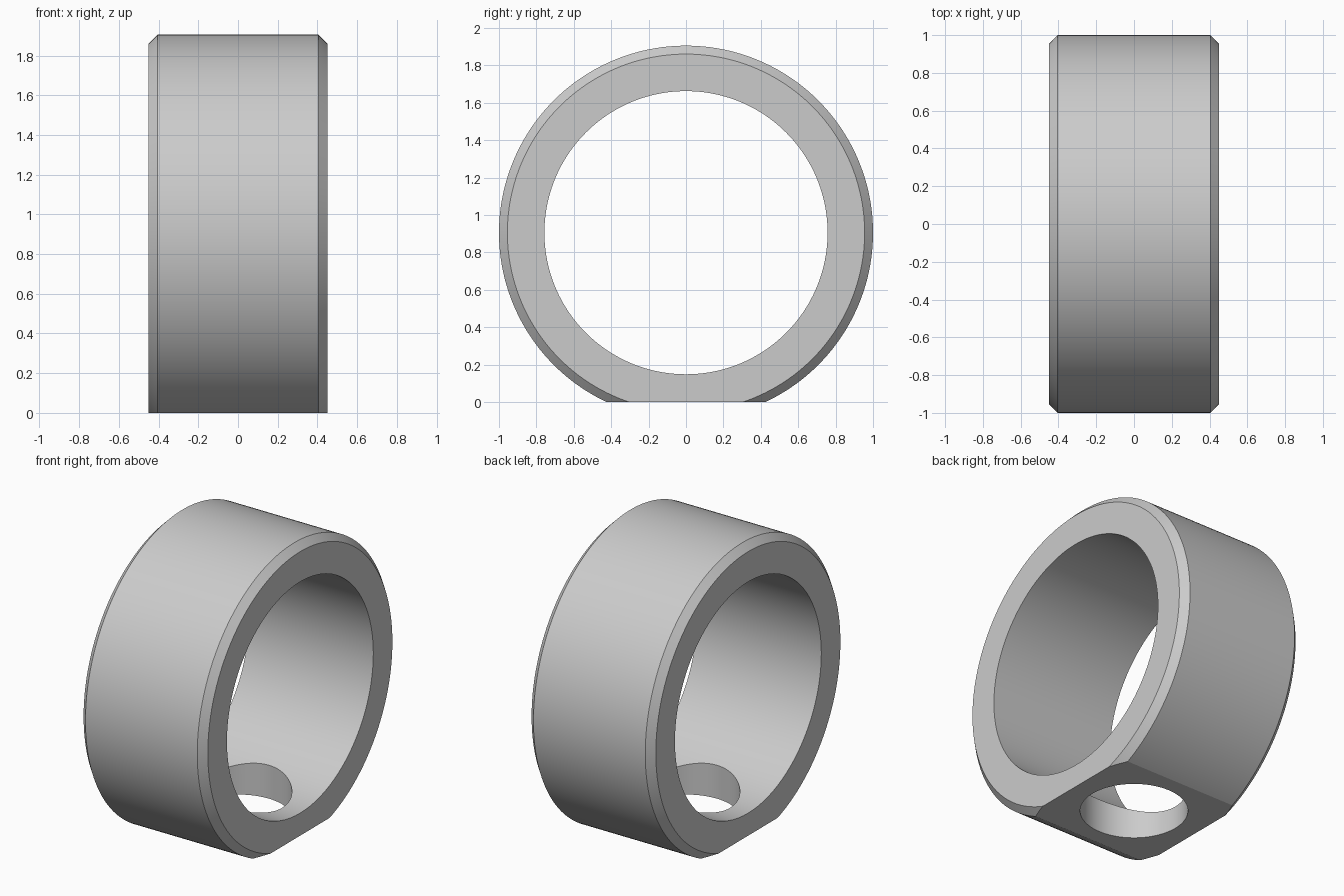
import bpy, bmesh, math
from mathutils import Matrix

if "Cube" in bpy.data.objects:
    bpy.data.objects.remove(bpy.data.objects["Cube"])

CENTRE_Z, OUTER_R, BORE_R = 0.905, 1.0, 0.757
HALF_W, CHAMFER, SEGS = 0.45, 0.045, 192


def cut(target, cutter):
    """Subtract a cutter from the target and apply the result."""
    cutter.hide_render = True
    mod = target.modifiers.new(cutter.name, 'BOOLEAN')
    mod.operation, mod.solver, mod.object = 'DIFFERENCE', 'EXACT', cutter
    bpy.ops.object.select_all(action='DESELECT')
    bpy.context.view_layer.objects.active = target
    target.select_set(True)
    bpy.ops.object.modifier_apply(modifier=mod.name)
    bpy.data.objects.remove(cutter, do_unlink=True)


# Ring body: chamfered cross-section (x, radius) revolved around the x axis
profile = [(-HALF_W, BORE_R), (-HALF_W, OUTER_R - CHAMFER),
           (-HALF_W + CHAMFER, OUTER_R), (HALF_W - CHAMFER, OUTER_R),
           (HALF_W, OUTER_R - CHAMFER), (HALF_W, BORE_R)]
bm = bmesh.new()
rings = []
for i in range(SEGS):
    a = math.tau * i / SEGS
    rings.append([bm.verts.new((x, r * math.cos(a), r * math.sin(a))) for x, r in profile])
for i, ring in enumerate(rings):
    nxt = rings[(i + 1) % SEGS]
    for j in range(len(profile)):
        k = (j + 1) % len(profile)
        bm.faces.new((ring[j], ring[k], nxt[k], nxt[j]))
bmesh.ops.recalc_face_normals(bm, faces=bm.faces)
bmesh.ops.transform(bm, matrix=Matrix.Translation((0, 0, CENTRE_Z)), verts=bm.verts)
mesh = bpy.data.meshes.new("ring_collar")
bm.to_mesh(mesh)
bm.free()
collar = bpy.data.objects.new("ring_collar", mesh)
bpy.context.collection.objects.link(collar)

# Flat base
bpy.ops.mesh.primitive_cube_add(size=2, location=(0, 0, -1))
base_cutter = bpy.context.object
base_cutter.name = "base_cutter"
cut(collar, base_cutter)

# Round hole through the base into the bore
bpy.ops.mesh.primitive_cylinder_add(vertices=96, radius=0.32, depth=1.0, location=(0, 0, 0.2))
hole_cutter = bpy.context.object
hole_cutter.name = "hole_cutter"
cut(collar, hole_cutter)

bpy.ops.object.shade_smooth_by_angle(angle=math.radians(25))
